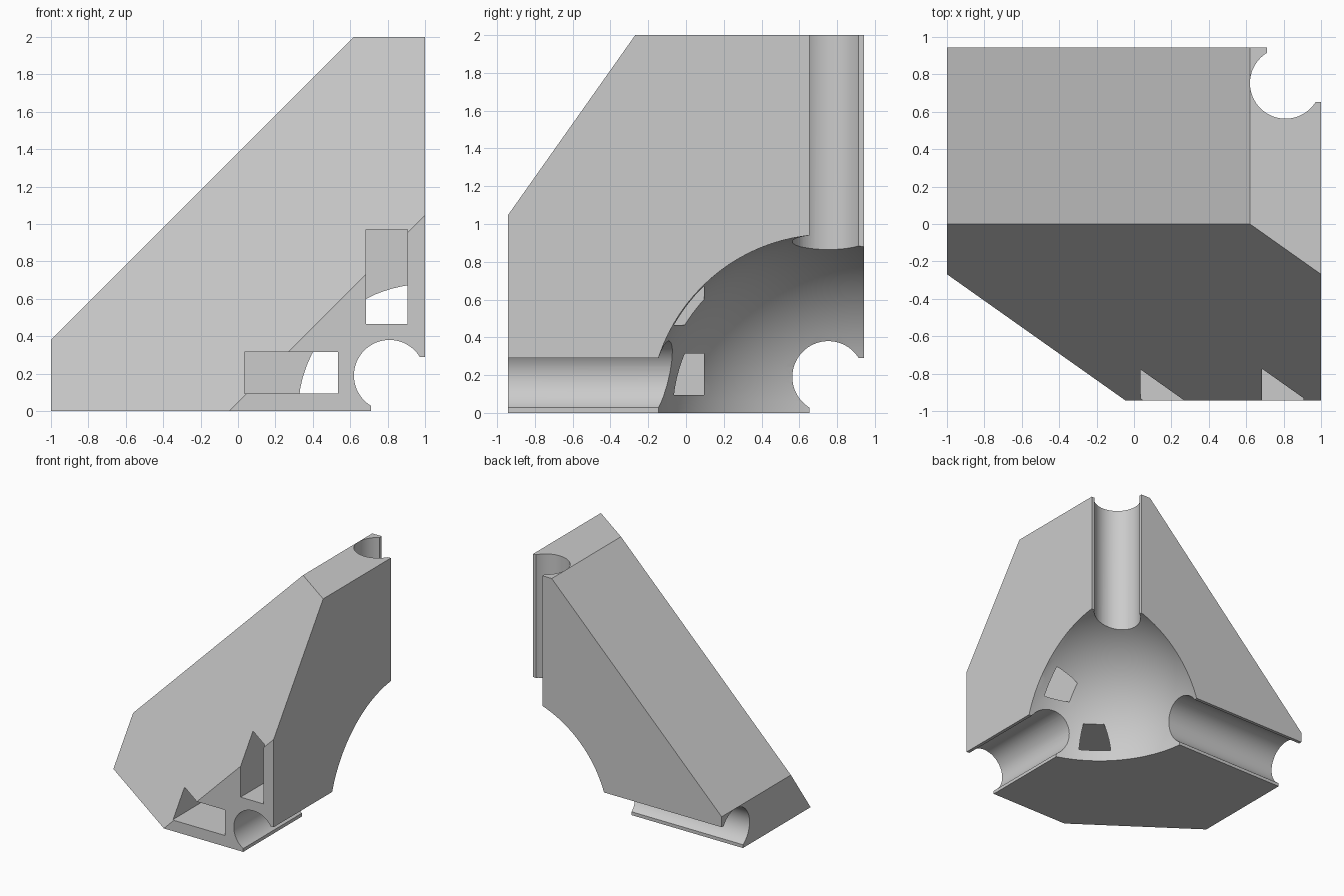
import bpy
import bmesh
from mathutils import Matrix, Vector

if "Cube" in bpy.data.objects:
    bpy.data.objects.remove(bpy.data.objects["Cube"], do_unlink=True)

X, Y, TOP = 1.0, 0.943, 2.0       # half width, half depth, height
OFFSET, RADIUS, SLOT = 0.19, 0.19, 0.29
CORNER = Vector((X, Y, 0))
INWARD = Vector((-1, -1, 1))      # from the corner into the block

grey = bpy.data.materials.new("light grey")
grey.use_nodes = True
colour = (0.6, 0.6, 0.6, 1)
grey.diffuse_color = colour
grey.node_tree.nodes["Principled BSDF"].inputs["Base Color"].default_value = colour


def make_object(name, bm):
    bmesh.ops.recalc_face_normals(bm, faces=bm.faces)
    mesh = bpy.data.meshes.new(name)
    bm.to_mesh(mesh)
    bm.free()
    obj = bpy.data.objects.new(name, mesh)
    bpy.context.collection.objects.link(obj)
    mesh.materials.append(grey)
    return obj


def box(lo, hi):
    bm = bmesh.new()
    lo, hi = Vector(lo), Vector(hi)
    size = Matrix.Diagonal((*(hi - lo), 1))
    bmesh.ops.create_cube(bm, size=1, matrix=Matrix.Translation((lo + hi) / 2) @ size)
    return bm


def carve(target, bm):
    cutter = make_object("cutter", bm)
    cutter.hide_render = True
    mod = target.modifiers.new("carve", "BOOLEAN")
    mod.operation = "DIFFERENCE"
    mod.solver = "EXACT"
    mod.object = cutter
    bpy.context.view_layer.objects.active = target
    bpy.ops.object.modifier_apply(modifier=mod.name)
    bpy.data.objects.remove(cutter, do_unlink=True)


# Block with two sloping outer faces
bm = box((-X, -Y, 0), (X, Y, TOP))
for normal in ((-1, 0, 1), (-1, -2 ** 0.5, 1)):
    cut = bmesh.ops.bisect_plane(bm, geom=bm.verts[:] + bm.edges[:] + bm.faces[:],
                                 plane_co=(0, 0, 1.38), plane_no=normal, clear_outer=True)
    rim = [e for e in cut["geom_cut"] if isinstance(e, bmesh.types.BMEdge)]
    bmesh.ops.contextual_create(bm, geom=rim)
block = make_object("corner_block", bm)

# Round hollow around the inner corner
bm = bmesh.new()
bmesh.ops.create_uvsphere(bm, u_segments=96, v_segments=48, radius=0.945,
                          matrix=Matrix.Translation((X, Y - RADIUS, 0)))
carve(block, bm)

# Rod channels along the three inner edges, each open towards the edge
for axis in range(3):
    centre = CORNER + INWARD * OFFSET
    centre[axis] = 0
    turn = Vector((0, 0, 1)).rotation_difference(Vector([i == axis for i in range(3)]))
    bm = bmesh.new()
    bmesh.ops.create_cone(bm, cap_ends=True, segments=64, radius1=RADIUS, radius2=RADIUS,
                          depth=6, matrix=Matrix.Translation(centre) @ turn.to_matrix().to_4x4())
    carve(block, bm)
    a, b = CORNER + INWARD * SLOT, CORNER - INWARD * SLOT
    a[axis], b[axis] = -3, 3
    carve(block, box([min(p) for p in zip(a, b)], [max(p) for p in zip(a, b)]))

# Rectangular pockets from the front into the hollow
for x0, x1, z0, z1 in ((0.035, 0.535, 0.095, 0.315), (0.685, 0.905, 0.465, 0.97)):
    carve(block, box((x0, -2, z0), (x1, 0.095, z1)))

bpy.ops.object.select_all(action="DESELECT")
block.select_set(True)
bpy.context.view_layer.objects.active = block
bpy.ops.object.shade_smooth_by_angle(angle=0.4)
